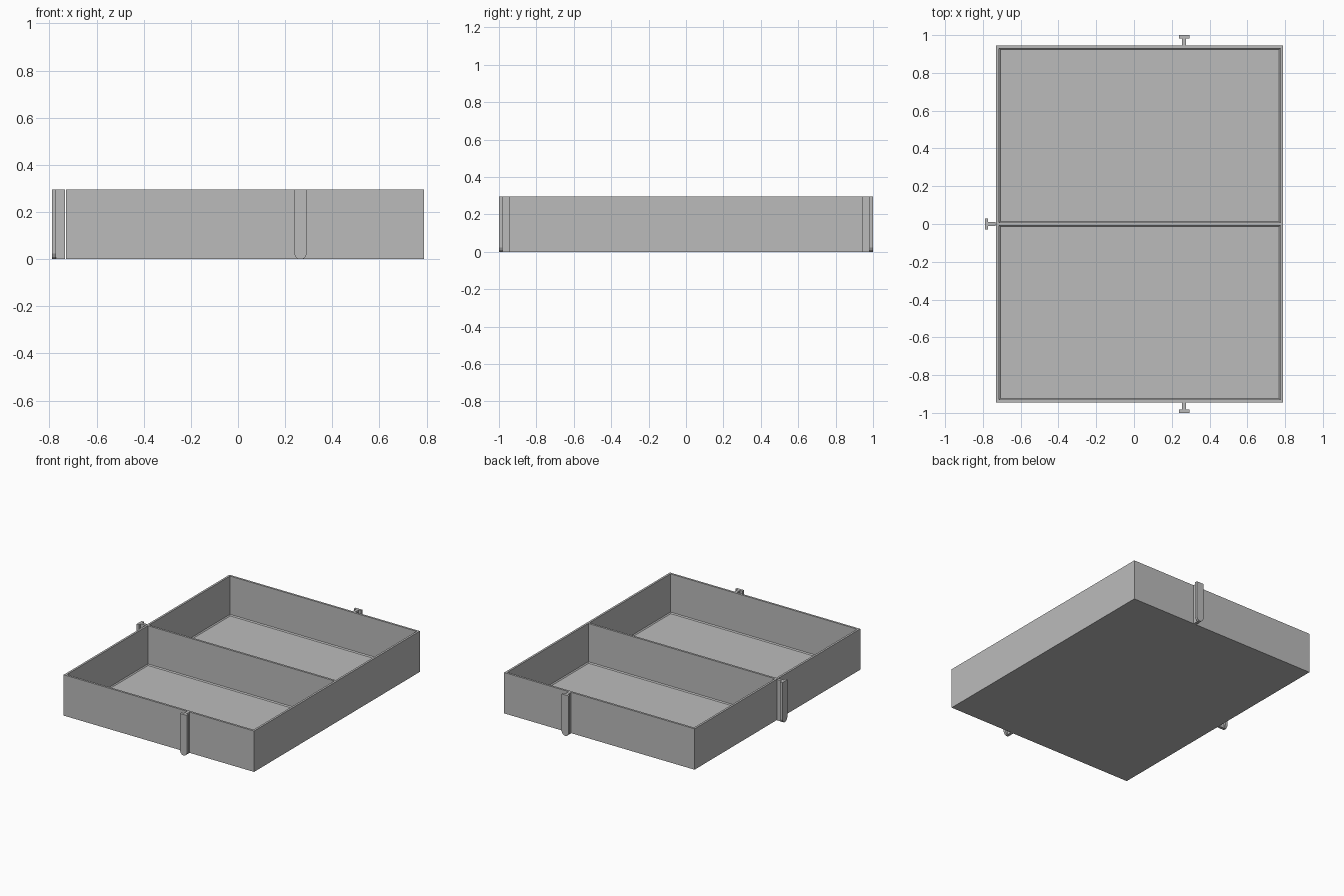
import bpy
import bmesh
from math import pi
from mathutils import Matrix

if "Cube" in bpy.data.objects:
    bpy.data.objects.remove(bpy.data.objects["Cube"], do_unlink=True)

# One plain grey for the whole model
grey = bpy.data.materials.new("plain grey")
grey.use_nodes = True
grey.diffuse_color = (0.5, 0.5, 0.5, 1)
grey.node_tree.nodes["Principled BSDF"].inputs["Base Color"].default_value = grey.diffuse_color

HEIGHT, WALL, FLOOR, CHAMFER = 0.295, 0.015, 0.012, 0.007
LEFT, RIGHT, DEPTH = -0.73, 0.79, 0.945
CLIP_X = 0.265


def finish(bm, name):
    bmesh.ops.remove_doubles(bm, verts=bm.verts, dist=0.0001)
    bmesh.ops.recalc_face_normals(bm, faces=bm.faces)
    mesh = bpy.data.meshes.new(name)
    bm.to_mesh(mesh)
    bm.free()
    mesh.materials.append(grey)
    obj = bpy.data.objects.new(name, mesh)
    bpy.context.collection.objects.link(obj)
    return obj


def ring(bm, x0, x1, y0, y1, z):
    return [bm.verts.new((x, y, z)) for x, y in ((x0, y0), (x1, y0), (x1, y1), (x0, y1))]


def skin(bm, a, b):
    n = len(a)
    for i in range(n):
        j = (i + 1) % n
        bm.faces.new((a[i], a[j], b[j], b[i]))


# Tray: rim grid with two chamfered pockets and outer walls
bm = bmesh.new()
xs = [LEFT, LEFT + WALL, RIGHT - WALL, RIGHT]
ys = [-DEPTH, -DEPTH + WALL, -WALL / 2, WALL / 2, DEPTH - WALL, DEPTH]
for i in range(3):
    for j in range(5):
        x0, x1, y0, y1 = xs[i], xs[i + 1], ys[j], ys[j + 1]
        top = ring(bm, x0, x1, y0, y1, HEIGHT)
        if i == 1 and j in (1, 3):
            c = CHAMFER
            low = ring(bm, x0, x1, y0, y1, FLOOR + c)
            floor = ring(bm, x0 + c, x1 - c, y0 + c, y1 - c, FLOOR)
            skin(bm, top, low)
            skin(bm, low, floor)
            bm.faces.new(floor)
        else:
            bm.faces.new(top)
bmesh.ops.remove_doubles(bm, verts=bm.verts, dist=0.0001)
rim = [e for e in bm.edges if e.is_boundary]
walls = bmesh.ops.extrude_edge_only(bm, edges=rim)["geom"]
for v in walls:
    if isinstance(v, bmesh.types.BMVert):
        v.co.z = 0
bmesh.ops.contextual_create(bm, geom=[e for e in bm.edges if e.is_boundary])
finish(bm, "divided_tray")


# T-shaped hanging clips: profile extruded outward along -y from the wall
def prism(bm, profile, y0, y1):
    a = [bm.verts.new((x, y0, z)) for x, z in profile]
    b = [bm.verts.new((x, y1, z)) for x, z in profile]
    skin(bm, a, b)
    bm.faces.new(a)
    bm.faces.new(b)


def clip(name, location, angle):
    bm = bmesh.new()
    half = [(0.01, 0), (0.021, 0.01), (0.028, 0.024), (0.028, HEIGHT)]
    flange = half + [(-x, z) for x, z in reversed(half)]
    neck = [(0.01, 0), (0.01, HEIGHT), (-0.01, HEIGHT), (-0.01, 0)]
    prism(bm, flange, -0.055, -0.037)
    prism(bm, neck, -0.037, 0.002)
    bm.transform(Matrix.Translation(location) @ Matrix.Rotation(angle, 4, "Z"))
    finish(bm, name)


clip("front_clip", (CLIP_X, -DEPTH, 0), 0)
clip("back_clip", (CLIP_X, DEPTH, 0), pi)
clip("right_clip", (LEFT - 0.005, 0, 0), -pi / 2)
